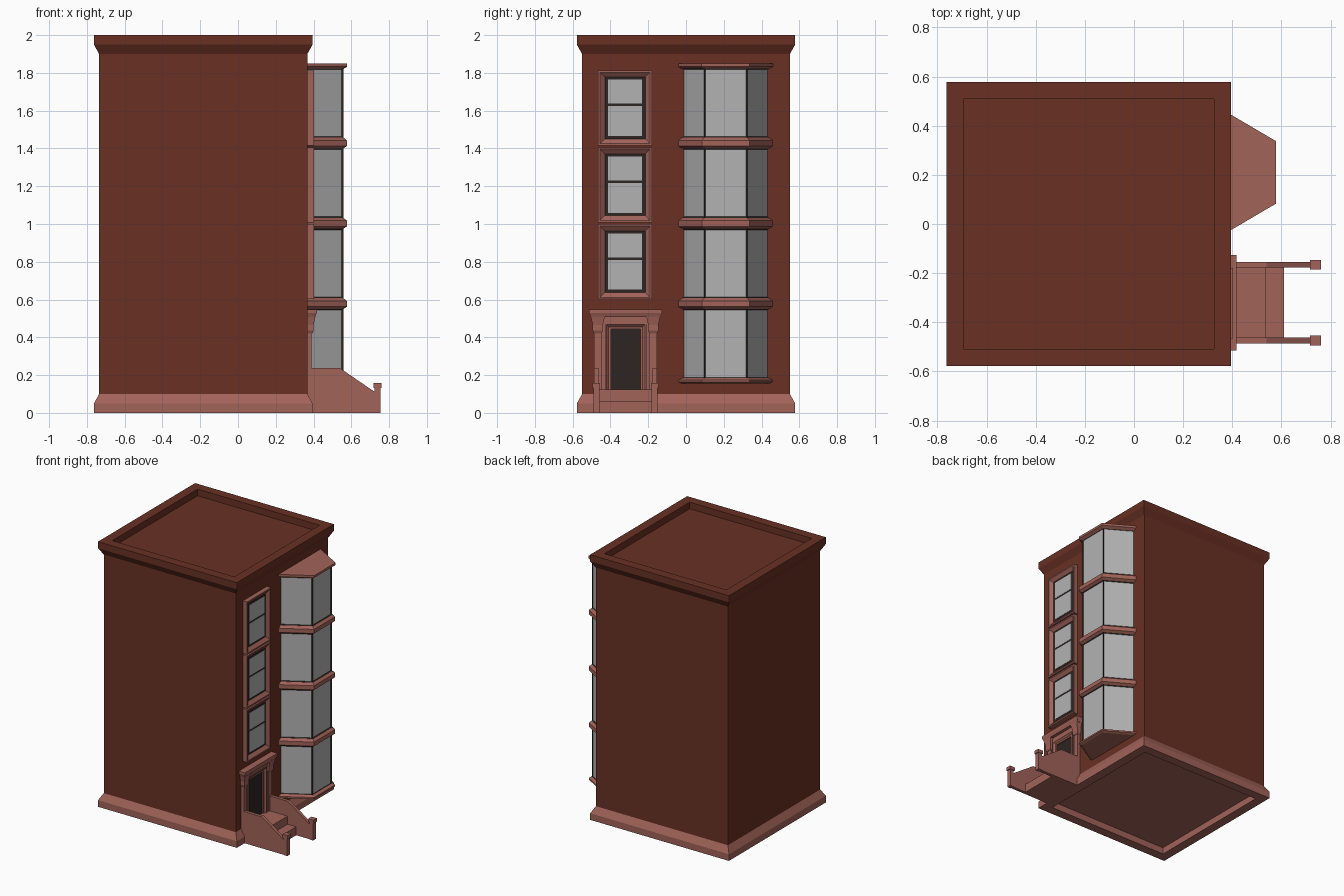
import bpy, bmesh

if "Cube" in bpy.data.objects:
    bpy.data.objects.remove(bpy.data.objects["Cube"])

def material(name, rgb):
    m = bpy.data.materials.new(name)
    m.diffuse_color = (*rgb, 1)
    m.use_nodes = True
    m.node_tree.nodes["Principled BSDF"].inputs["Base Color"].default_value = m.diffuse_color
    return m

BRICK = material("brick", (0.14, 0.03, 0.017))
STONE = material("stone", (0.36, 0.125, 0.10))
DARK = material("dark_trim", (0.025, 0.018, 0.016))
GLASS = material("glass", (0.45, 0.45, 0.45))

def finish(name, bm, *mats):
    bmesh.ops.recalc_face_normals(bm, faces=bm.faces)
    me = bpy.data.meshes.new(name)
    bm.to_mesh(me)
    bm.free()
    for m in mats:
        me.materials.append(m)
    ob = bpy.data.objects.new(name, me)
    bpy.context.collection.objects.link(ob)
    return ob

def loft(name, loops, mat, caps=True):
    """Skin a list of matching point loops."""
    bm = bmesh.new()
    rows = [[bm.verts.new(p) for p in lp] for lp in loops]
    n = len(rows[0])
    for a, b in zip(rows, rows[1:]):
        for i in range(n):
            bm.faces.new((a[i], a[(i + 1) % n], b[(i + 1) % n], b[i]))
    if caps:
        bm.faces.new(rows[0])
        bm.faces.new(rows[-1])
    return finish(name, bm, mat)

def rect(u0, u1, v0, v1, o=0):
    return [(u0 - o, v0 - o), (u1 + o, v0 - o), (u1 + o, v1 + o), (u0 - o, v1 + o)]

def stack(name, r, steps, mat):
    """Rectangle in plan, swept up z with (offset, z) steps."""
    return loft(name, [[(x, y, z) for x, y in rect(*r, o)] for o, z in steps], mat)

def surround(name, r, steps, mat):
    """Mitred frame on the facade: rectangle in y,z with (offset, x) steps."""
    return loft(name, [[(x, y, z) for y, z in rect(*r, o)] for o, x in steps], mat, False)

def box(name, x0, x1, y0, y1, z0, z1, mat):
    return stack(name, (x0, x1, y0, y1), [(0, z0), (0, z1)], mat)

# Building: base, walls and cornice with a sunken roof
plan = (-0.735, 0.367, -0.55, 0.55)
stack("base_course", plan, [(-0.042, 0.05), (-0.042, 0), (0.028, 0), (0.028, 0.05), (0, 0.1)], STONE)
stack("walls_and_cornice", plan, [(0, 0.1), (0, 1.9), (0.028, 1.95), (0.028, 2),
                                  (-0.042, 2), (-0.042, 1.95)], BRICK)

# Sash windows in a column above the door
for i in range(3):
    z = 0.602 + 0.407 * i
    surround(f"window_surround_{i}", (-0.465, -0.18, z, z + 0.397),
             [(0, 0.36), (0, 0.402), (-0.01, 0.402), (-0.037, 0.38)], STONE)
    box(f"window_sash_{i}", 0.36, 0.382, -0.43, -0.215, z + 0.035, z + 0.362, DARK)
    for j, (a, b) in enumerate(((0.05, 0.208), (0.221, 0.348))):
        box(f"window_pane_{i}_{j}", 0.375, 0.384, -0.412, -0.232, z + a, z + b, GLASS)

# Bay window: glazed storeys, with stone bands between
BX, BY = 0.558, 0.21

def bay_plan(o, z):
    f, w = 0.115 + o * 0.6, 0.235 + o * 1.15
    return [(0.355, BY - w, z), (BX + o, BY - f, z), (BX + o, BY + f, z), (0.355, BY + w, z)]

def bay_storey(name, z0, z1):
    bm = bmesh.new()
    lo, hi = ([bm.verts.new(p) for p in bay_plan(0, z)] for z in (z0, z1))
    sides = [bm.faces.new((lo[i], lo[i + 1], hi[i + 1], hi[i])) for i in range(3)]
    bm.normal_update()
    bmesh.ops.inset_individual(bm, faces=sides, thickness=0.012, depth=-0.006)
    for f in sides:
        f.material_index = 1
    return finish(name, bm, DARK, GLASS)

for i in range(4):
    z = 0.18 + 0.425 * i
    bay_storey(f"bay_storey_{i}", z, z + 0.372)

def bay_band(name, steps):
    loft(name, [bay_plan(o, z) for o, z in steps], STONE)

bay_band("bay_bottom", [(0, 0.155), (0.018, 0.163), (0.018, 0.175), (0, 0.185)])
for i in range(3):
    z = 0.55 + 0.425 * i
    bay_band(f"bay_band_{i}", [(0, z), (0.018, z + 0.012), (0.018, z + 0.043), (0, z + 0.058)])
bay_band("bay_cap", [(0, 1.82), (0.02, 1.833), (0.02, 1.85)])

# Doorway: mitred frame, leaf, pilasters with capitals, and lintel
DY = -0.32
surround("door_frame", (DY - 0.11, DY + 0.11, 0.06, 0.475),
         [(0, 0.36), (0, 0.39), (-0.008, 0.39), (-0.02, 0.378), (-0.032, 0.378), (-0.032, 0.365)], STONE)
box("door_leaf", 0.36, 0.37, DY - 0.08, DY + 0.08, 0.08, 0.445, DARK)
for side, s in (("left", -1), ("right", 1)):
    c = DY + s * 0.147
    box(f"pilaster_{side}", 0.36, 0.39, c - 0.019, c + 0.019, 0.1, 0.43, STONE)
    stack(f"capital_{side}", (0.36, 0.393, c - 0.02, c + 0.02),
          [(0, 0.42), (0.007, 0.435), (0.007, 0.465), (0.017, 0.51)], STONE)
    box(f"door_jamb_{side}", 0.36, 0.38, DY + s * 0.119 - 0.012, DY + s * 0.119 + 0.012, 0.1, 0.51, STONE)
box("door_frieze", 0.36, 0.385, DY - 0.12, DY + 0.12, 0.47, 0.515, STONE)
stack("door_lintel", (0.36, 0.408, DY - 0.185, DY + 0.185), [(0, 0.508), (0.009, 0.53), (0.009, 0.547)], STONE)

# Stoop: landing, step, sloped side walls and end posts
box("landing", 0.36, 0.538, DY - 0.15, DY + 0.15, 0, 0.125, STONE)
box("step", 0.53, 0.61, DY - 0.15, DY + 0.15, 0, 0.064, STONE)
profile = [(0.36, 0), (0.74, 0), (0.74, 0.1), (0.54, 0.237), (0.36, 0.237)]
for side, s in (("left", -1), ("right", 1)):
    c = DY + s * 0.154
    loft(f"stoop_wall_{side}", [[(x, y, z) for x, z in profile] for y in (c - 0.012, c + 0.012)], STONE)
    box(f"stoop_post_{side}", 0.723, 0.754, c - 0.016, c + 0.016, 0, 0.135, STONE)
    box(f"post_cap_{side}", 0.717, 0.76, c - 0.02, c + 0.02, 0.132, 0.157, STONE)
